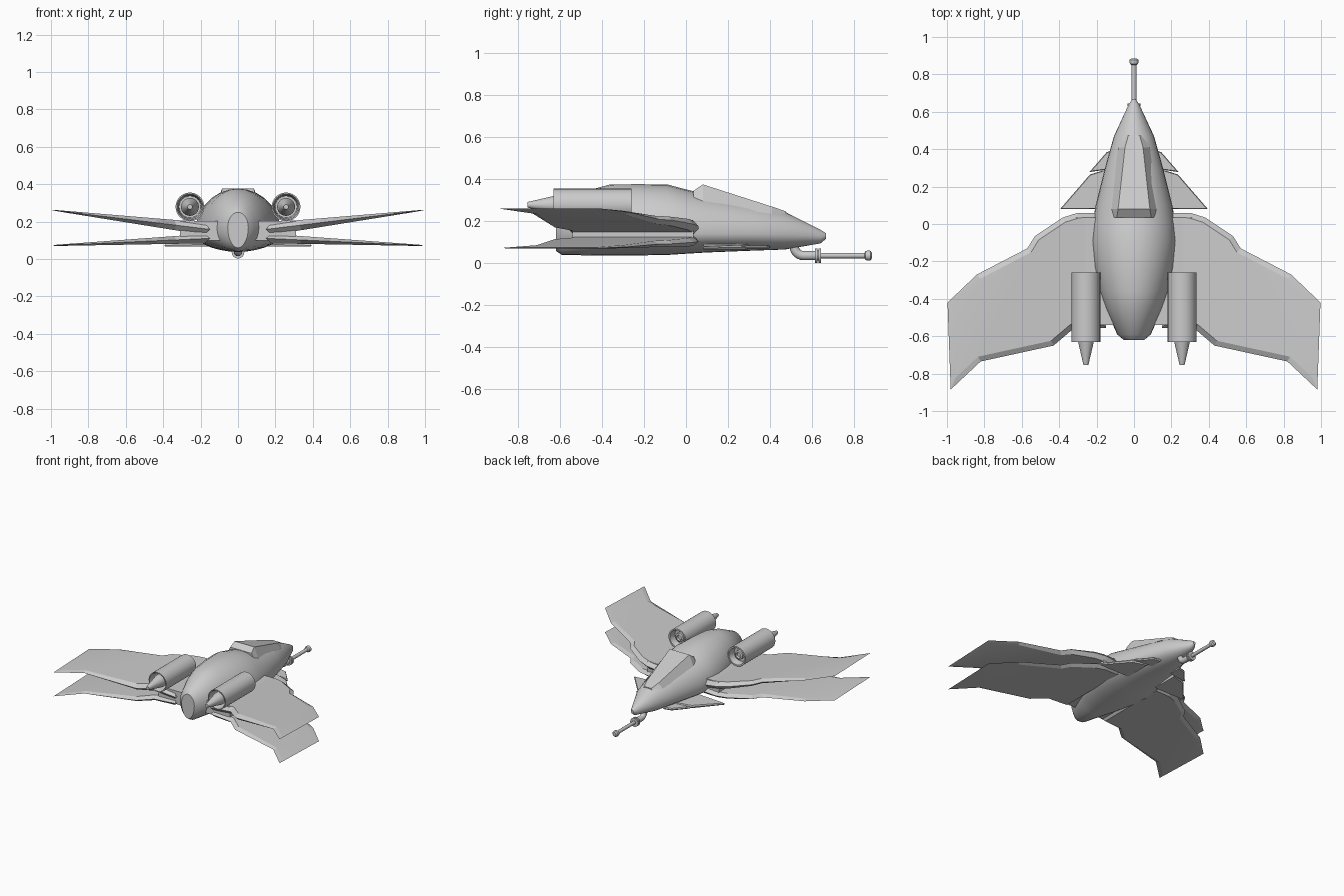
import bpy, bmesh, math
from mathutils import Vector

if "Cube" in bpy.data.objects:
    bpy.data.objects.remove(bpy.data.objects["Cube"])

grey = bpy.data.materials.new("hull_grey")
grey.diffuse_color = (0.6, 0.6, 0.6, 1)
grey.use_nodes = True
grey.node_tree.nodes["Principled BSDF"].inputs["Base Color"].default_value = grey.diffuse_color


def finish(name, bm, mirror=False, angle=30):
    """Turn a bmesh into a named object, optionally mirrored over x."""
    bmesh.ops.recalc_face_normals(bm, faces=bm.faces)
    me = bpy.data.meshes.new(name)
    bm.to_mesh(me)
    bm.free()
    me.materials.append(grey)
    ob = bpy.data.objects.new(name, me)
    bpy.context.collection.objects.link(ob)
    if mirror:
        mod = ob.modifiers.new("mirror", 'MIRROR')
        mod.use_axis[0] = True
        mod.use_mirror_merge = False
    bpy.context.view_layer.objects.active = ob
    ob.select_set(True)
    bpy.ops.object.shade_smooth_by_angle(angle=math.radians(angle))
    ob.select_set(False)
    return ob


def loft(bm, rings, caps=True):
    """Bridge a list of closed point rings."""
    vs = [[bm.verts.new(p) for p in r] for r in rings]
    n = len(vs[0])
    for a, b in zip(vs, vs[1:]):
        for i in range(n):
            j = (i + 1) % n
            bm.faces.new((a[i], a[j], b[j], b[i]))
    if caps:
        bm.faces.new(vs[0])
        bm.faces.new(vs[-1])


def turned(name, profile, x, z, mirror=False, n=24):
    """Lathe (y, radius) points around an axis along y."""
    bm = bmesh.new()
    loft(bm, [[(x + r * math.cos(2 * math.pi * i / n), y,
                z + r * math.sin(2 * math.pi * i / n)) for i in range(n)]
              for y, r in profile])
    return finish(name, bm, mirror)


def inset(pts, d):
    """Offset a counter-clockwise outline inwards by d."""
    out = []
    for i, p in enumerate(pts):
        p, a, b = Vector(p), Vector(pts[i - 1]), Vector(pts[(i + 1) % len(pts)])
        e1, e2 = (p - a).normalized(), (b - p).normalized()
        n1, n2 = Vector((-e1.y, e1.x)), Vector((-e2.y, e2.x))
        out.append(p + (n1 + n2) * d / (1 + n1.dot(n2)))
    return out


def plate(name, outline, top, bottom, bevel):
    """Mirrored plate with a bevelled rim; top and bottom are z(x)."""
    bm = bmesh.new()
    inner = inset(outline, bevel)
    loft(bm, [[(x, y, bottom(x)) for x, y in inner],
              [(x, y, (top(x) + bottom(x)) / 2) for x, y in outline],
              [(x, y, top(x)) for x, y in inner]])
    return finish(name, bm, True, 10)


# Fuselage: y, half width, z of widest line, top z, bottom z
stations = [(.667, .010, .13, .143, .117), (.64, .028, .125, .16, .095),
            (.47, .107, .14, .246, .066), (.3, .155, .14, .288, .060),
            (.1, .205, .14, .328, .052), (0, .222, .14, .352, .046),
            (-.09, .23, .14, .376, .040), (-.23, .215, .145, .377, .038),
            (-.36, .185, .15, .376, .038), (-.45, .152, .16, .352, .038),
            (-.59, .09, .17, .285, .040), (-.62, .055, .17, .25, .06)]
bm = bmesh.new()
N = 28
rings = []
for y, w, zw, zt, zb in stations:
    ring = []
    for i in range(N):
        c, s = math.cos(2 * math.pi * i / N), math.sin(2 * math.pi * i / N)
        ring.append((w * c, y, zw + s * (zt - zw if s > 0 else zw - zb)))
    rings.append(ring)
loft(bm, rings)
finish("fuselage", bm, angle=35)

# Canopy: faceted wedge with a flat sloping top
bm = bmesh.new()
canopy = [(.475, .030, .248, .055, .215), (.41, .048, .270, .085, .235),
          (.08, .085, .376, .125, .285), (.035, .092, .345, .122, .285)]
loft(bm, [[(-b, y, zb), (-t, y, zt), (t, y, zt), (b, y, zb)]
          for y, t, zt, b, zb in canopy])
finish("canopy", bm, angle=15)

# Wings: two stacked pairs sharing one outline
wing = [(.15, .06), (.15, -.555), (.33, -.565), (.43, -.65), (.82, -.735),
        (.98, -.885), (.997, -.42), (.84, -.27), (.57, -.13), (.53, -.065),
        (.38, .035), (.30, .06)]
plate("upper_wing", wing, lambda x: .207 + .083 * (x - .31),
      lambda x: .150 + .161 * (x - .31), .028)
plate("lower_wing", wing, lambda x: .125 - .073 * (x - .31),
      lambda x: .082 - .018 * (x - .31), .028)

# Root block joining the wings
bm = bmesh.new()
loft(bm, [[(-.31, y, .10), (.31, y, .10), (.31, y, .203), (-.31, y, .203)]
          for y in (-.54, .035)])
finish("wing_root_block", bm)

# Canards beside the nose
plate("rear_canard", [(.12, .08), (.395, .08), (.235, .265), (.12, .30)],
      lambda x: .092 - .05 * (x - .15), lambda x: .066, .004)
plate("front_canard", [(.08, .30), (.238, .278), (.145, .385), (.08, .40)],
      lambda x: .086, lambda x: .070, .004)

# Engine pods with hollow ends, hubs and exhaust cones
ex, ez = .257, .279
turned("engine_pod", [(-.50, .058), (-.60, .062), (-.63, .070), (-.63, .077),
                      (-.26, .077), (-.26, .066), (-.285, .060), (-.31, .056)],
       ex, ez, True)
turned("intake_hub", [(-.32, .034), (-.285, .034), (-.28, .022),
                      (-.295, .018), (-.295, .006)], ex, ez, True)
turned("exhaust_cone", [(-.49, .045), (-.60, .048), (-.63, .042),
                        (-.755, .013)], ex, ez, True)

# Gun elbow: bent tube under the nose
bm = bmesh.new()
path = [(.515, .09, 0)]
for k in range(7):
    a = math.radians(15 * k)
    path.append((.515 + .045 * (1 - math.cos(a)),
                 .082 - .045 * math.sin(a), a))
path.append((.63, .037, math.pi / 2))
loft(bm, [[(.022 * math.cos(2 * math.pi * i / 16),
            y + .022 * math.sin(2 * math.pi * i / 16) * math.cos(a),
            z + .022 * math.sin(2 * math.pi * i / 16) * math.sin(a))
           for i in range(16)] for y, z, a in path])
finish("gun_elbow", bm, angle=40)

# Gun barrel with flange rings and muzzle knob
turned("gun_barrel", [(.61, .022), (.615, .022), (.615, .034), (.625, .034),
                      (.625, .024), (.632, .024), (.632, .034), (.643, .034),
                      (.643, .013), (.85, .013), (.855, .021), (.865, .024),
                      (.878, .023), (.885, .014)], 0, .037, n=16)
